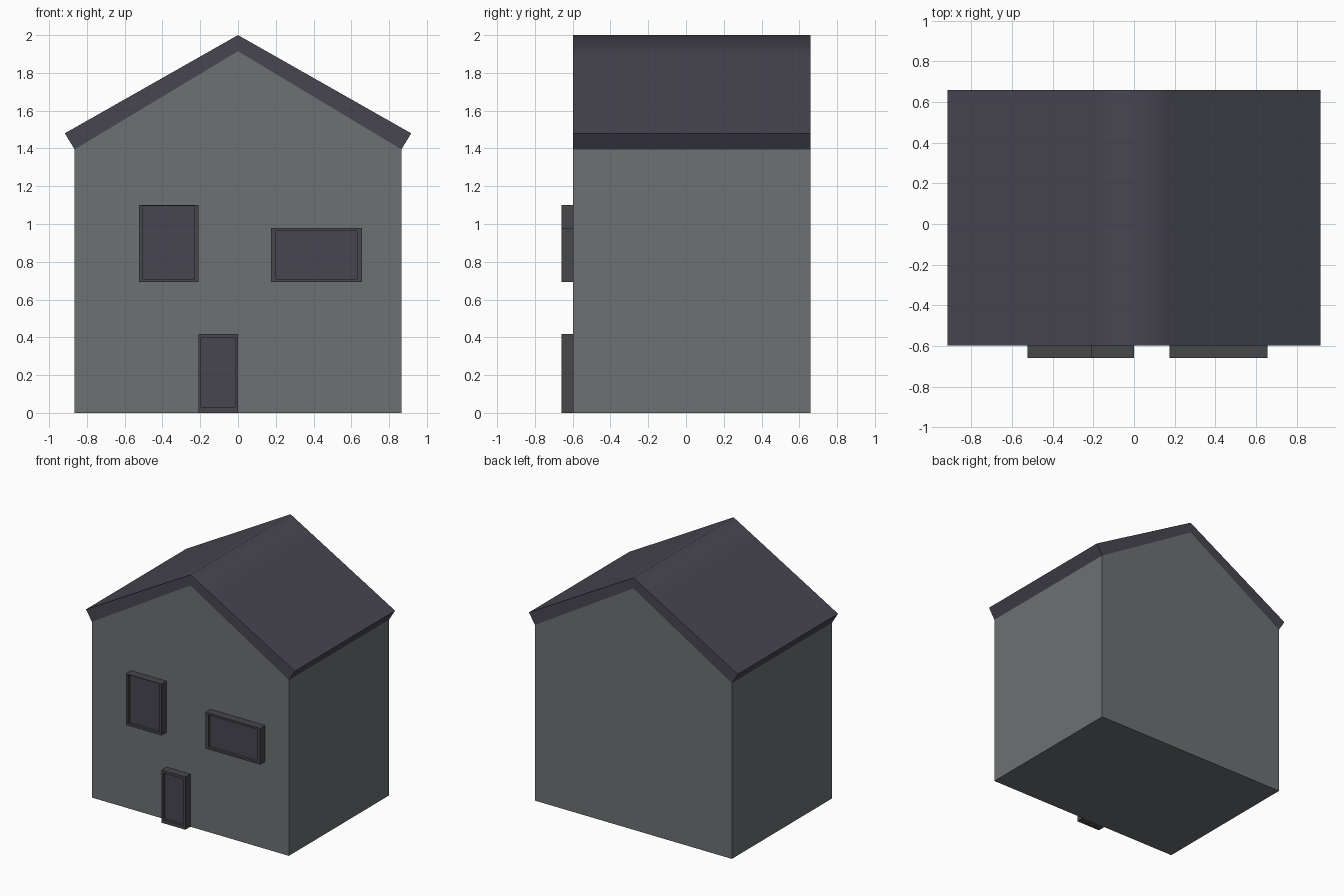
import bpy, bmesh, math
from mathutils import Vector

cube = bpy.data.objects.get("Cube")
if cube:
    bpy.data.objects.remove(cube, do_unlink=True)

FRONT, WALL, BACK = -0.66, -0.597, 0.66


def material(name, rgb):
    mat = bpy.data.materials.new(name)
    mat.use_nodes = True
    mat.diffuse_color = (*rgb, 1)
    mat.node_tree.nodes["Principled BSDF"].inputs["Base Color"].default_value = (*rgb, 1)
    return mat


wall_grey = material("wall grey", (0.150, 0.165, 0.170))
roof_slate = material("roof slate", (0.063, 0.061, 0.080))
frame_grey = material("frame grey", (0.063, 0.063, 0.070))


def finish(name, bm, mats):
    bmesh.ops.recalc_face_normals(bm, faces=bm.faces)
    mesh = bpy.data.meshes.new(name)
    bm.to_mesh(mesh)
    bm.free()
    for mat in mats:
        mesh.materials.append(mat)
    obj = bpy.data.objects.new(name, mesh)
    bpy.context.collection.objects.link(obj)
    return obj


def extrude_profile(name, points, mat):
    """Extrude an (x, z) outline from the front wall to the back wall."""
    bm = bmesh.new()
    face = bm.faces.new([bm.verts.new((x, WALL, z)) for x, z in points])
    new = bmesh.ops.extrude_face_region(bm, geom=[face], use_keep_orig=True)["geom"]
    verts = [g for g in new if isinstance(g, bmesh.types.BMVert)]
    bmesh.ops.translate(bm, verts=verts, vec=(0, BACK - WALL, 0))
    return finish(name, bm, [mat])


def framed_panel(name, x0, x1, z0, z1, side, bottom, top):
    """Box on the front wall with a recessed panel in its front face."""
    bm = bmesh.new()
    bmesh.ops.create_cube(bm, size=1)
    for v in bm.verts:
        v.co = Vector((x0 if v.co.x < 0 else x1,
                       FRONT if v.co.y < 0 else WALL,
                       z0 if v.co.z < 0 else z1))
    bm.normal_update()
    panel = min(bm.faces, key=lambda f: f.calc_center_median().y)
    bmesh.ops.inset_individual(bm, faces=[panel], thickness=0.01)
    mid_x, mid_z = (x0 + x1) / 2, (z0 + z1) / 2
    for v in panel.verts:
        v.co.x = x0 + side if v.co.x < mid_x else x1 - side
        v.co.z = z0 + bottom if v.co.z < mid_z else z1 - top
    bm.normal_update()
    bmesh.ops.inset_individual(bm, faces=[panel], thickness=0.0002, depth=-0.02)
    panel.material_index = 1
    return finish(name, bm, [frame_grey, roof_slate])


# House body with gables
half = [(0.865, 0), (0.865, 1.395)]
extrude_profile("house_body",
                half + [(0, 1.915)] + [(-x, z) for x, z in reversed(half)], wall_grey)

# Roof: slabs joined at a softly shaded ridge
slope = [(0.865, 1.395), (0.917, 1.48), (0.18, 1.898)]
roof = extrude_profile("roof",
                       slope + [(0, 2.0)] + [(-x, z) for x, z in reversed(slope)] + [(0, 1.915)],
                       roof_slate)
roof.data.polygons.foreach_set("use_smooth", [True] * len(roof.data.polygons))
roof.data.set_sharp_from_angle(angle=math.radians(70))

# Windows and door
framed_panel("right_window", -0.523, -0.21, 0.692, 1.10, 0.021, 0.018, 0.004)
framed_panel("left_window", 0.175, 0.657, 0.692, 0.98, 0.027, 0.016, 0.016)
framed_panel("front_door", -0.21, 0, 0, 0.418, 0.015, 0.028, 0.02)
